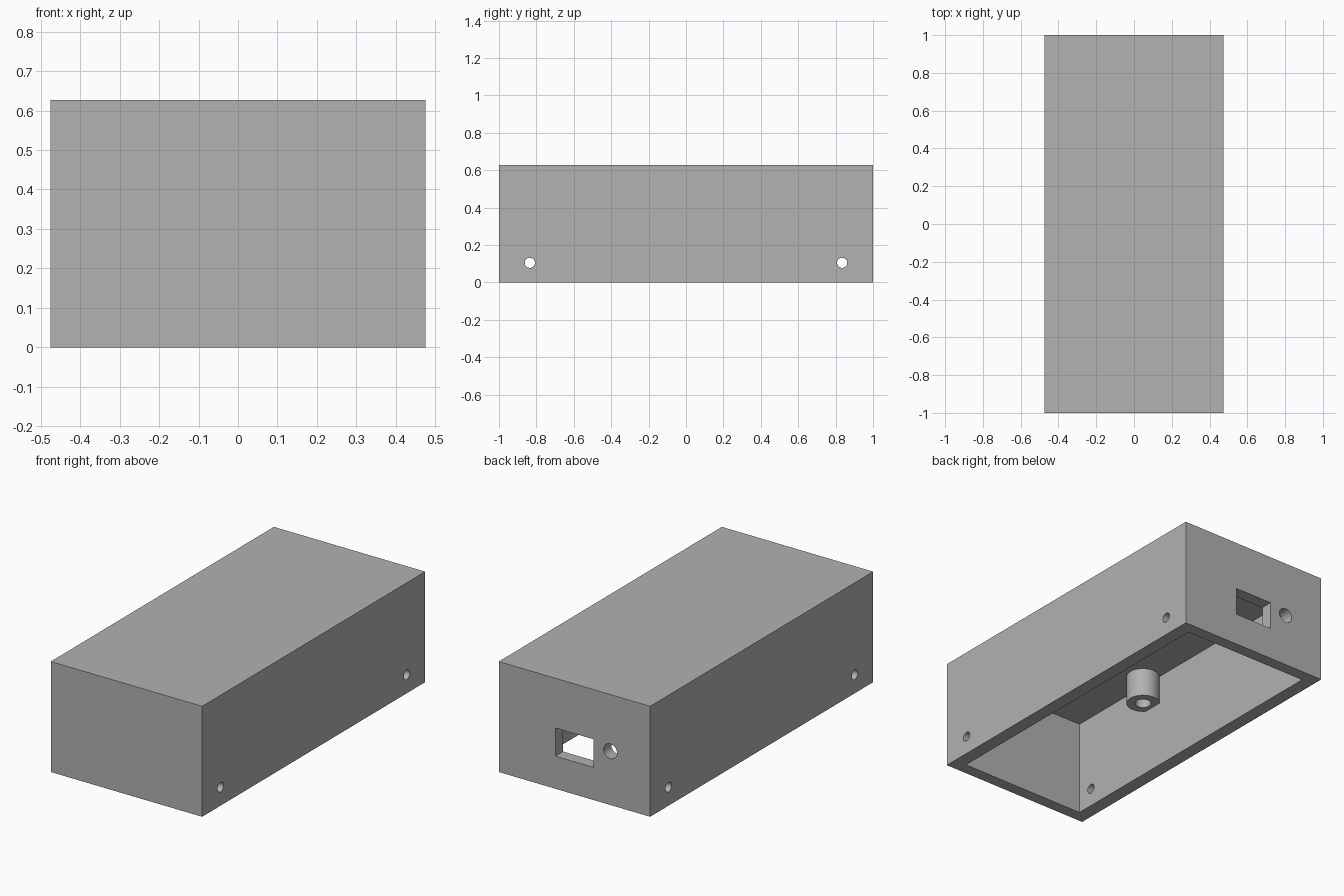
import bpy
from math import pi

cube = bpy.data.objects.get("Cube")
if cube:
    bpy.data.objects.remove(cube, do_unlink=True)

WIDTH, LENGTH, HEIGHT = 0.95, 2.0, 0.627
INNER_X, INNER_Y, CEILING = 0.398, 0.931, 0.547
POST_END = 0.382

grey = bpy.data.materials.new("plain_grey")
grey.use_nodes = True
colour = (0.445, 0.445, 0.445, 1)
grey.diffuse_color = colour
grey.node_tree.nodes["Principled BSDF"].inputs["Base Color"].default_value = colour


def box(name, low, high):
    """Axis-aligned box between two corners."""
    centre = [(a + b) / 2 for a, b in zip(low, high)]
    bpy.ops.mesh.primitive_cube_add(size=1, location=centre)
    ob = bpy.context.object
    ob.name = name
    ob.scale = [b - a for a, b in zip(low, high)]
    bpy.ops.object.transform_apply(location=True, rotation=True, scale=True)
    ob.data.materials.append(grey)
    return ob


def rod(name, radius, depth, centre, rotation=(0, 0, 0)):
    """Round rod, upright unless rotated."""
    bpy.ops.mesh.primitive_cylinder_add(vertices=48, radius=radius, depth=depth,
                                        location=centre, rotation=rotation)
    ob = bpy.context.object
    ob.name = name
    bpy.ops.object.transform_apply(location=True, rotation=True, scale=True)
    ob.data.materials.append(grey)
    return ob


def combine(target, tool, operation):
    """Apply a boolean and remove the tool."""
    mod = target.modifiers.new(operation.lower(), "BOOLEAN")
    mod.operation = operation
    mod.solver = "EXACT"
    mod.object = tool
    bpy.context.view_layer.objects.active = target
    bpy.ops.object.modifier_apply(modifier=mod.name)
    bpy.data.objects.remove(tool, do_unlink=True)


# Hollow case, open underneath
case = box("enclosure_case", (-WIDTH / 2, -LENGTH / 2, 0), (WIDTH / 2, LENGTH / 2, HEIGHT))
combine(case, box("cavity", (-INNER_X, -INNER_Y, -0.1), (INNER_X, INNER_Y, CEILING)), "DIFFERENCE")

# Mounting posts hanging from the ceiling, merged into the side walls
spots = [(side * 0.332, y) for side in (-1, 1) for y in (-0.32, 0.84)]
for x, y in spots:
    top = CEILING + 0.03
    combine(case, rod("post", 0.089, top - POST_END, (x, y, (top + POST_END) / 2)), "UNION")
for x, y in spots:
    combine(case, rod("post_bore", 0.043, 0.3, (x, y, CEILING - 0.151)), "DIFFERENCE")

# Screw holes through both side walls
for y in (-0.835, 0.835):
    combine(case, rod("screw_hole", 0.027, 1.2, (0, y, 0.105), (0, pi / 2, 0)), "DIFFERENCE")

# Connector window and round opening in the back wall
combine(case, box("window", (-0.12, 0.9, 0.185), (0.12, 1.1, 0.345)), "DIFFERENCE")
combine(case, rod("round_opening", 0.042, 0.2, (-0.225, 1, 0.305), (pi / 2, 0, 0)), "DIFFERENCE")

# Smooth round walls, crisp edges
bpy.ops.object.select_all(action="DESELECT")
case.select_set(True)
bpy.context.view_layer.objects.active = case
bpy.ops.object.shade_smooth_by_angle(angle=pi / 6)
